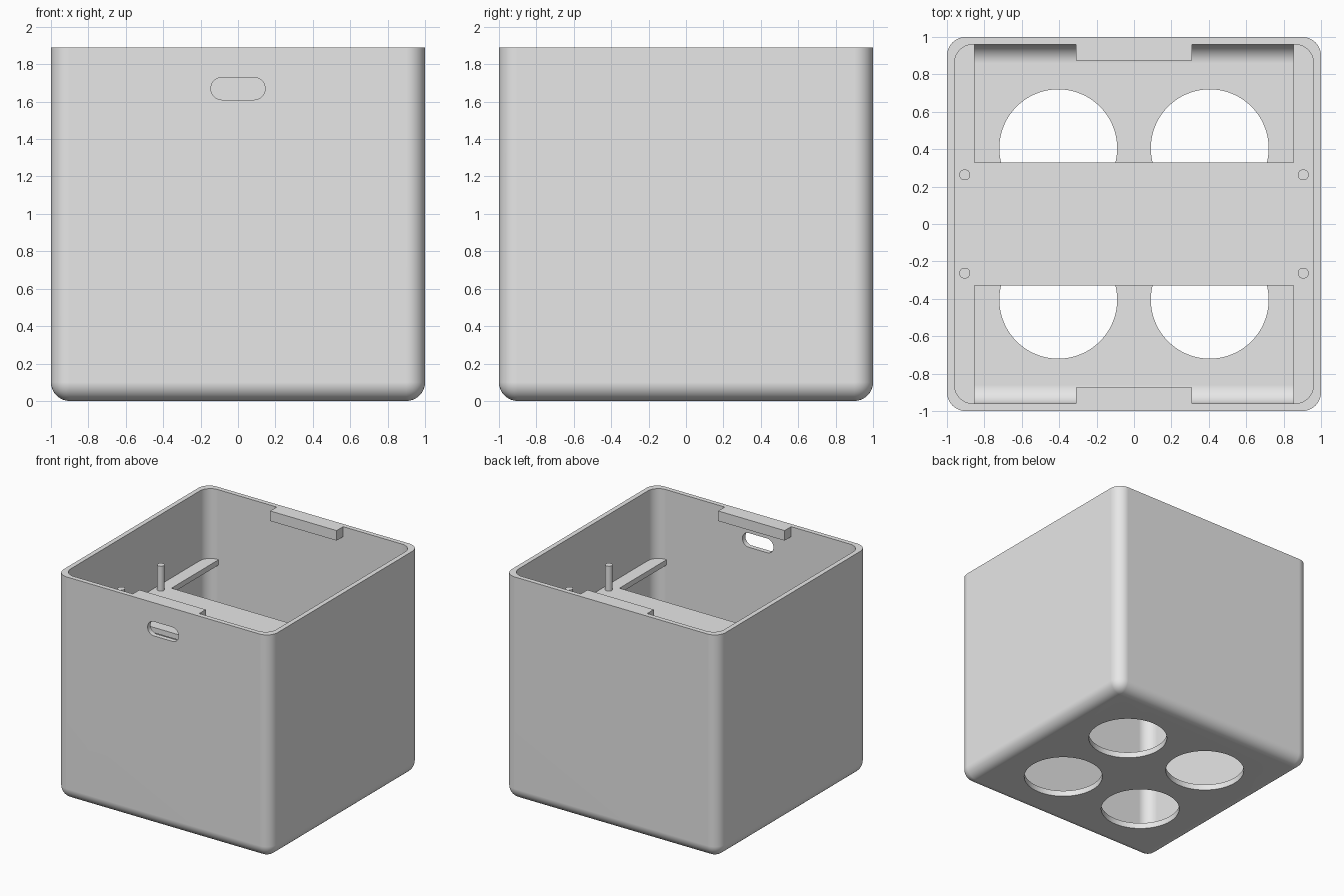
import bpy
import bmesh
from mathutils import Matrix, Vector

if "Cube" in bpy.data.objects:
    bpy.data.objects.remove(bpy.data.objects["Cube"], do_unlink=True)

HEIGHT, WALL, FLOOR, RADIUS = 1.89, 0.04, 0.05, 0.1
SHELF_TOP, SHELF_THICK = 1.30, 0.045

grey = bpy.data.materials.new("plain grey")
grey.use_nodes = True
grey.diffuse_color = (0.8, 0.8, 0.8, 1)
grey.node_tree.nodes["Principled BSDF"].inputs["Base Color"].default_value = (0.8, 0.8, 0.8, 1)


def finish(name, bm):
    mesh = bpy.data.meshes.new(name)
    bm.to_mesh(mesh)
    bm.free()
    mesh.materials.append(grey)
    obj = bpy.data.objects.new(name, mesh)
    bpy.context.collection.objects.link(obj)
    return obj


def box(name, low, high, rounded=None, radius=RADIUS):
    """Box between two corners; edges accepted by rounded(edge direction, middle) are filleted."""
    low, high = Vector(low), Vector(high)
    bm = bmesh.new()
    bmesh.ops.create_cube(bm, size=1)
    for v in bm.verts:
        v.co = (low + high) / 2 + v.co * (high - low)
    if rounded:
        edges = [e for e in bm.edges
                 if rounded(e.verts[1].co - e.verts[0].co, (e.verts[0].co + e.verts[1].co) / 2)]
        bmesh.ops.bevel(bm, geom=edges, offset=radius, segments=10, profile=0.5, affect='EDGES')
    return finish(name, bm)


def cylinder(name, x, y, low, high, radius, sides):
    bm = bmesh.new()
    bmesh.ops.create_cone(bm, cap_ends=True, segments=sides, radius1=radius, radius2=radius,
                          depth=high - low, matrix=Matrix.Translation((x, y, (low + high) / 2)))
    return finish(name, bm)


def select(obj):
    bpy.ops.object.select_all(action='DESELECT')
    obj.select_set(True)
    bpy.context.view_layer.objects.active = obj


def cut(obj, cutter):
    select(obj)
    mod = obj.modifiers.new("cut", 'BOOLEAN')
    mod.operation, mod.solver, mod.object = 'DIFFERENCE', 'EXACT', cutter
    bpy.ops.object.modifier_apply(modifier=mod.name)
    bpy.data.objects.remove(cutter, do_unlink=True)


def smooth(obj):
    select(obj)
    bpy.ops.object.shade_smooth_by_angle()
    mod = obj.modifiers.new("even shading", 'WEIGHTED_NORMAL')
    mod.keep_sharp = True


def upright(d, m):
    return abs(d.z) > 0.01


def all_but_top(d, m):
    return upright(d, m) or m.z < 1


# Open box with rounded corners and rounded bottom, inside and out
shell = box("box_shell", (-1, -1, 0), (1, 1, HEIGHT), all_but_top)
inner = 1 - WALL
cut(shell, box("cavity", (-inner, -inner, FLOOR), (inner, inner, HEIGHT + 0.2), all_but_top))

# Four round floor openings
for sx in (-1, 1):
    for sy in (-1, 1):
        cut(shell, cylinder("floor_hole", sx * 0.405, sy * 0.405, -0.1, 0.2, 0.315, 64))

# Rounded slot through the front wall
cut(shell, box("slot", (-0.145, -1.1, 1.61), (0.145, -0.9, 1.73),
               lambda d, m: abs(d.y) > 0.01, 0.0599))
smooth(shell)

# H-shaped shelf: side rails joined by a wide middle bar
edge = inner + 0.01
shelf = box("inner_shelf", (-edge, -edge, SHELF_TOP - SHELF_THICK), (edge, edge, SHELF_TOP), upright)
for y0, y1 in ((-1.1, -0.33), (0.33, 1.1)):
    cut(shelf, box("shelf_window", (-0.853, y0, 1), (0.853, y1, 1.6)))
smooth(shelf)

# Locating pins on the shelf
for sx, side in ((-1, "right"), (1, "left")):
    for sy, end in ((-1, "front"), (1, "back")):
        smooth(cylinder(f"{end}_{side}_pin", sx * 0.905, sy * 0.263,
                        SHELF_TOP - 0.01, 1.51, 0.029, 32))

# Lid catches flush with the rim
for end, y0, y1 in (("front", -inner, -0.873), ("back", 0.873, inner)):
    box(f"{end}_catch", (-0.31, y0, HEIGHT - 0.085), (0.31, y1, HEIGHT))
